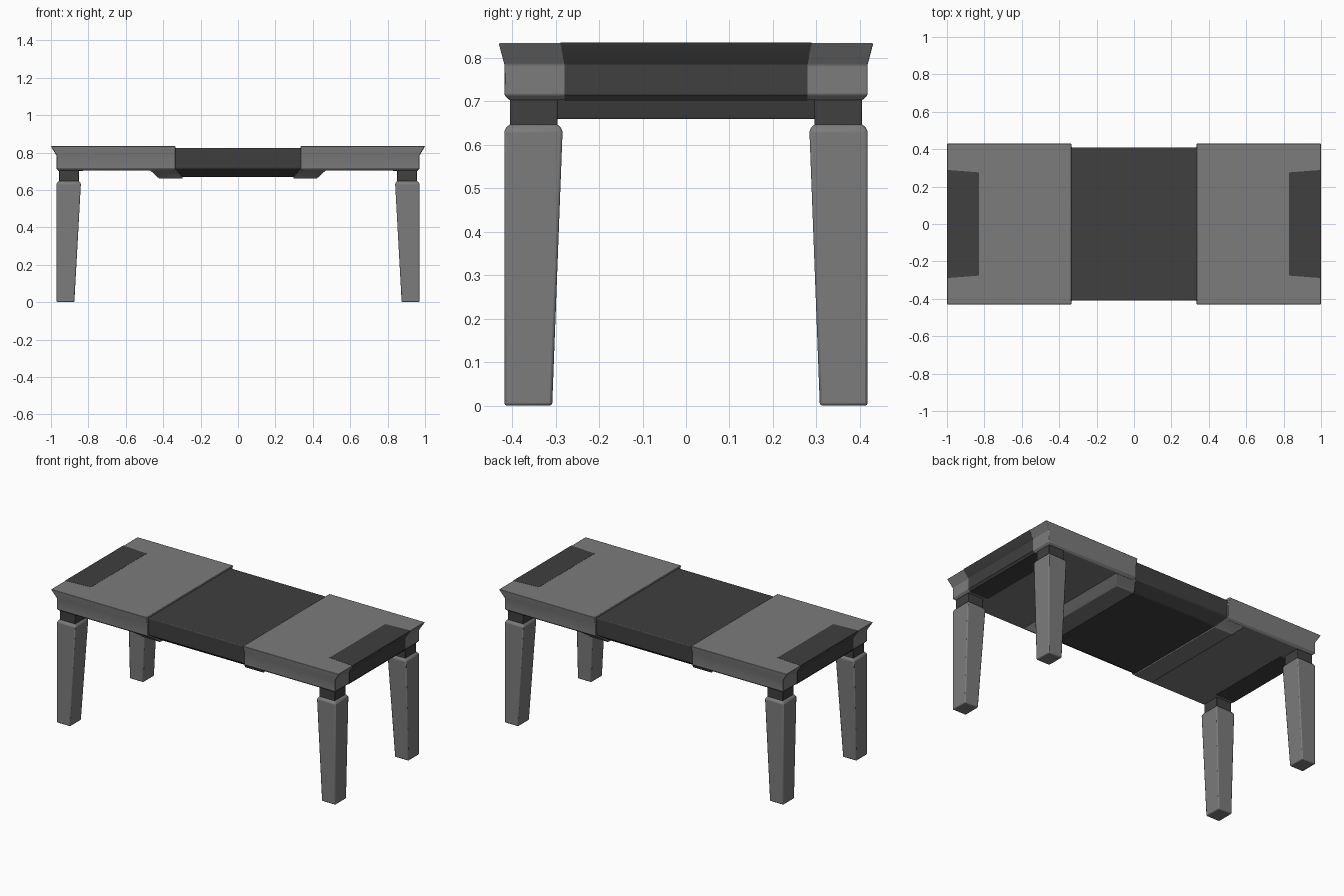
import bpy, bmesh

if "Cube" in bpy.data.objects:
    bpy.data.objects.remove(bpy.data.objects["Cube"])


def material(name, v):
    m = bpy.data.materials.new(name)
    m.diffuse_color = (v, v, v, 1)
    m.use_nodes = True
    m.node_tree.nodes["Principled BSDF"].inputs["Base Color"].default_value = m.diffuse_color
    return m


LIGHT = material("light_grey", 0.2)
DARK = material("dark_grey", 0.05)


def rect(z, x0, x1, y0, y1):
    return [(x0, y0, z), (x1, y0, z), (x1, y1, z), (x0, y1, z)]


def slab(z, x0, x1, w0, w1=None):
    """Section centred on y=0, half width w0 at x0 and w1 at x1."""
    w1 = w0 if w1 is None else w1
    return [(x0, -w0, z), (x1, -w1, z), (x1, w1, z), (x0, w0, z)]


def loft(name, rings, mat, sx=1, sy=1, bevel=0.006):
    """Stack four-sided sections into a closed solid with softened edges."""
    bm = bmesh.new()
    loops = [[bm.verts.new((x * sx, y * sy, z)) for x, y, z in r] for r in rings]
    for a, b in zip(loops, loops[1:]):
        for i in range(4):
            j = (i + 1) % 4
            bm.faces.new((a[i], a[j], b[j], b[i]))
    bm.faces.new(loops[0])
    bm.faces.new(loops[-1])
    bmesh.ops.recalc_face_normals(bm, faces=bm.faces)
    me = bpy.data.meshes.new(name)
    bm.to_mesh(me)
    bm.free()
    me.materials.append(mat)
    ob = bpy.data.objects.new(name, me)
    bpy.context.collection.objects.link(ob)
    if bevel:
        mod = ob.modifiers.new("soft_edges", "BEVEL")
        mod.width = bevel
        mod.segments = 2
        mod.limit_method = 'ANGLE'
        mod.angle_limit = 0.4
    bpy.ops.object.select_all(action='DESELECT')
    ob.select_set(True)
    bpy.context.view_layer.objects.active = ob
    bpy.ops.object.shade_smooth_by_angle(angle=0.5)
    return ob


# Centre leaf with a keel-shaped underside
loft("centre_leaf", [slab(0.67, -0.35, 0.35, 0.342),
                     slab(0.715, -0.35, 0.35, 0.408),
                     slab(0.825, -0.35, 0.35, 0.41)], DARK)

for sx, side in ((-1, "left"), (1, "right")):
    # End top with a flared rim
    loft(f"{side}_top", [slab(0.703, 0.345, 0.958, 0.406),
                         slab(0.715, 0.335, 0.97, 0.418),
                         slab(0.785, 0.335, 0.97, 0.418),
                         slab(0.83, 0.335, 0.997, 0.43),
                         slab(0.835, 0.335, 1.0, 0.43)], LIGHT, sx, bevel=0.003)
    # Tapered brace under the joint
    loft(f"{side}_brace", [slab(0.66, 0.295, 0.42, 0.35),
                           slab(0.67, 0.296, 0.432, 0.358),
                           slab(0.715, 0.335, 0.48, 0.418),
                           slab(0.75, 0.336, 0.48, 0.417)], LIGHT, sx, bevel=0.003)
    # Dark inlay wrapping over the end
    loft(f"{side}_end_inlay", [slab(0.702, 0.83, 0.96, 0.28),
                               slab(0.715, 0.83, 0.971, 0.28),
                               slab(0.785, 0.83, 0.971, 0.28),
                               slab(0.83, 0.83, 0.998, 0.276, 0.288),
                               slab(0.836, 0.83, 1.0, 0.276, 0.289)], DARK, sx, bevel=0)
    for sy, end in ((1, "back"), (-1, "front")):
        # Tapered leg, vertical on its outer faces
        loft(f"{end}_{side}_leg", [rect(0.0, 0.875, 0.97, 0.308, 0.418),
                                   rect(0.635, 0.84, 0.97, 0.284, 0.418),
                                   rect(0.648, 0.85, 0.958, 0.295, 0.406)],
             LIGHT, sx, sy)
        # Recessed neck
        loft(f"{end}_{side}_neck", [rect(0.63, 0.85, 0.957, 0.296, 0.405),
                                    rect(0.72, 0.85, 0.957, 0.296, 0.405)],
             DARK, sx, sy, bevel=0.003)
